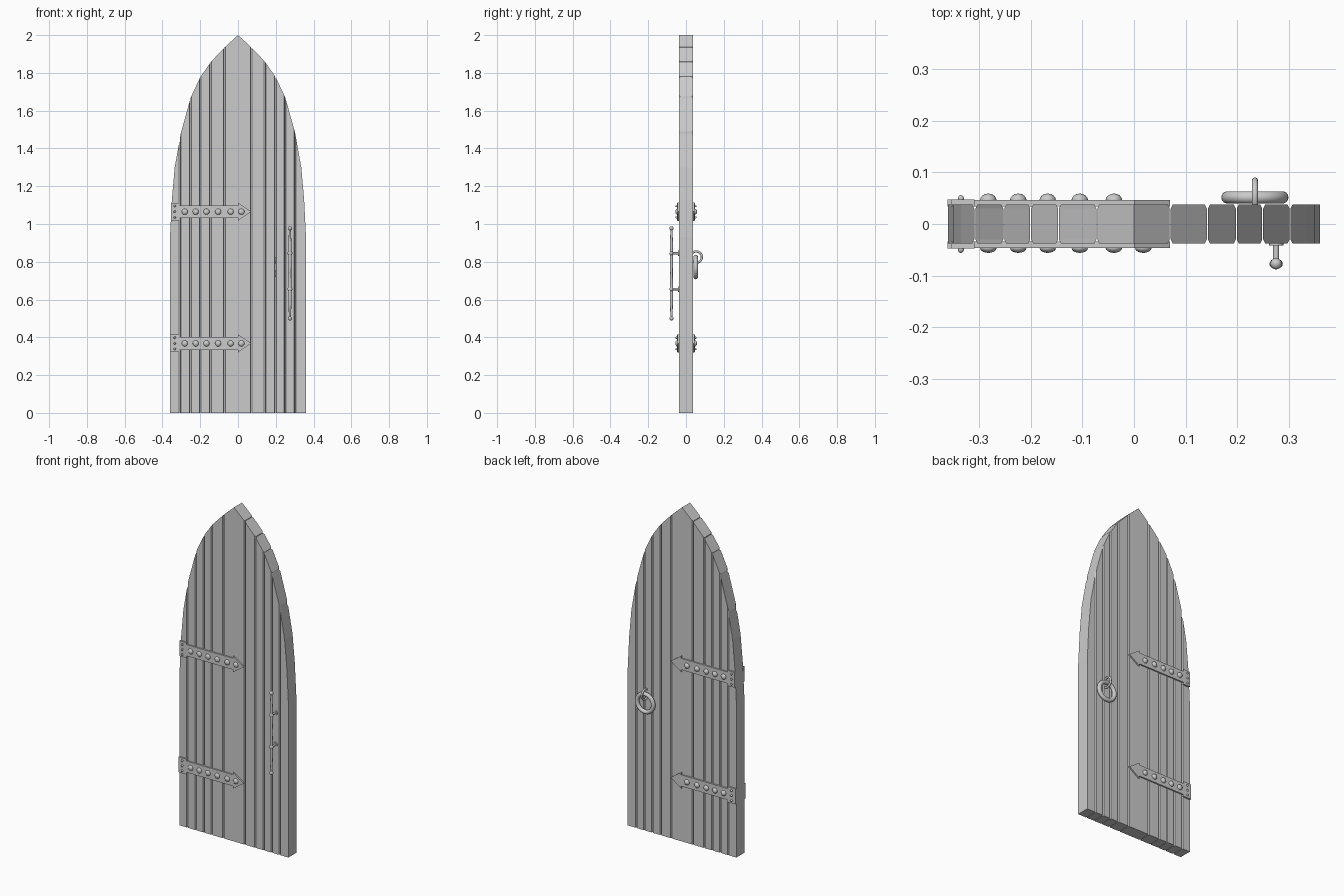
import bpy, bmesh, math
from mathutils import Matrix

if "Cube" in bpy.data.objects:
    bpy.data.objects.remove(bpy.data.objects["Cube"])

HALF = 0.038                      # half thickness of the door
ARCH = [(0, 2.0), (0.07, 1.936), (0.142, 1.86), (0.2, 1.777), (0.25, 1.67),
        (0.302, 1.485), (0.335, 1.30), (0.35, 1.13), (0.36, 0.93)]


def arch_z(x):
    x = abs(x)
    for (x0, z0), (x1, z1) in zip(ARCH, ARCH[1:]):
        if x <= x1 + 1e-6:
            return z0 + (z1 - z0) * (x - x0) / (x1 - x0)
    return ARCH[-1][1]


def finish(name, bm, smooth=False):
    bmesh.ops.recalc_face_normals(bm, faces=bm.faces)
    me = bpy.data.meshes.new(name)
    bm.to_mesh(me)
    bm.free()
    ob = bpy.data.objects.new(name, me)
    bpy.context.collection.objects.link(ob)
    if smooth:
        bpy.ops.object.select_all(action='DESELECT')
        ob.select_set(True)
        bpy.context.view_layer.objects.active = ob
        bpy.ops.object.shade_smooth_by_angle(angle=math.radians(40))
    return ob


def loft(name, rings, smooth=False):
    """Skin equal-length rings of points and cap both ends."""
    bm = bmesh.new()
    rows = [[bm.verts.new(p) for p in r] for r in rings]
    n = len(rows[0])
    for a, b in zip(rows, rows[1:]):
        for i in range(n):
            j = (i + 1) % n
            bm.faces.new((a[i], a[j], b[j], b[i]))
    bm.faces.new(rows[0])
    bm.faces.new(rows[-1])
    return finish(name, bm, smooth)


def prism(name, outline, y0, y1):
    return loft(name, [[(x, y, z) for x, z in outline] for y in (y0, y1)])


def dome(name, x, y, z, r, depth):
    bm = bmesh.new()
    bmesh.ops.create_uvsphere(bm, u_segments=16, v_segments=10, radius=r)
    bmesh.ops.transform(bm, verts=bm.verts, matrix=Matrix.Translation((x, y, z))
                        @ Matrix.Diagonal((1, depth / r, 1, 1)))
    finish(name, bm, True)


def torus(name, centre, major, minor, axis):
    bpy.ops.mesh.primitive_torus_add(
        major_radius=major, minor_radius=minor, major_segments=40, minor_segments=14,
        location=centre, rotation=(math.pi / 2, 0, 0) if axis == 'Y' else (0, math.pi / 2, 0))
    bpy.context.object.name = name
    bpy.ops.object.shade_smooth_by_angle()


def lathe(name, profile, x, y, sides=12):
    loft(name, [[(x + r * math.cos(2 * math.pi * i / sides),
                  y + r * math.sin(2 * math.pi * i / sides), z) for i in range(sides)]
                for r, z in profile], True)


# Planks with chamfered grooves between them
cuts = [-0.36, -0.308, -0.252, -0.2, -0.146, -0.072, 0.07, 0.142, 0.198, 0.249, 0.302, 0.36]
arch_xs = sorted({s * p[0] for p in ARCH for s in (-1, 1)})
for l, r in zip(cuts, cuts[1:]):
    def outline(y, groove):
        a = l + (groove if l > -0.36 else 0)
        b = r - (groove if r < 0.36 else 0)
        tops = [a] + [x for x in arch_xs if l + 0.006 < x < r - 0.006] + [b]
        return [(b, y, 0), (a, y, 0)] + [(x, y, arch_z(x)) for x in tops]
    loft("plank", [outline(-HALF, 0.005), outline(-0.03, 0.001),
                   outline(0.03, 0.001), outline(HALF, 0.005)])

# Hinge straps, end plates, studs and nails on both faces
for zc, left in ((1.065, -0.354), (0.368, -0.361)):
    for s in (-1, 1):
        y0, y1 = s * (HALF - 0.004), s * 0.046
        strap = [(-0.32, -0.034), (0, -0.034), (0, -0.048), (0.07, 0),
                 (0, 0.048), (0, 0.034), (-0.32, 0.034)]
        prism("hinge_strap", [(x, zc + z) for x, z in strap], y0, y1)
        prism("hinge_plate", [(left, zc - 0.046), (-0.309, zc - 0.046),
                              (-0.309, zc + 0.046), (left, zc + 0.046)], y0, s * 0.0475)
        studs = [-0.282, -0.224, -0.167, -0.105, -0.039] + ([0.018] if s < 0 else [])
        for x in studs:
            dome("hinge_stud", x, s * 0.046, zc, 0.016, 0.01 if s < 0 else 0.013)
        for dz in (-0.03, 0, 0.03):
            dome("hinge_nail", -0.335, s * 0.049, zc + dz, 0.006, 0.007)

# Front pull bar with ball ends
hx, hy = 0.275, -0.077
lathe("pull_bar", [(0.005, 0.5), (0.008, 0.58), (0.009, 0.655), (0.007, 0.74),
                   (0.009, 0.845), (0.008, 0.9), (0.005, 0.975)], hx, hy)
for z in (0.5, 0.977):
    dome("pull_bar_ball", hx, hy, z, 0.011, 0.011)
# Posts and collars holding the bar
for z in (0.655, 0.845):
    for name, r, ya, yb in (("bar_post", 0.006, -0.034, hy),
                            ("bar_collar", 0.014, -0.034, -0.042)):
        loft(name, [[(hx + r * math.cos(i * math.pi / 6), y, z + r * math.sin(i * math.pi / 6))
                     for i in range(12)] for y in (ya, yb)], True)
    dome("bar_knuckle", hx, hy, z, 0.013, 0.01)

# Back ring pull and its staple
torus("ring_pull", (0.234, 0.0515, 0.772), 0.053, 0.012, 'Y')
torus("ring_staple", (0.234, 0.054, 0.825), 0.03, 0.006, 'X')
